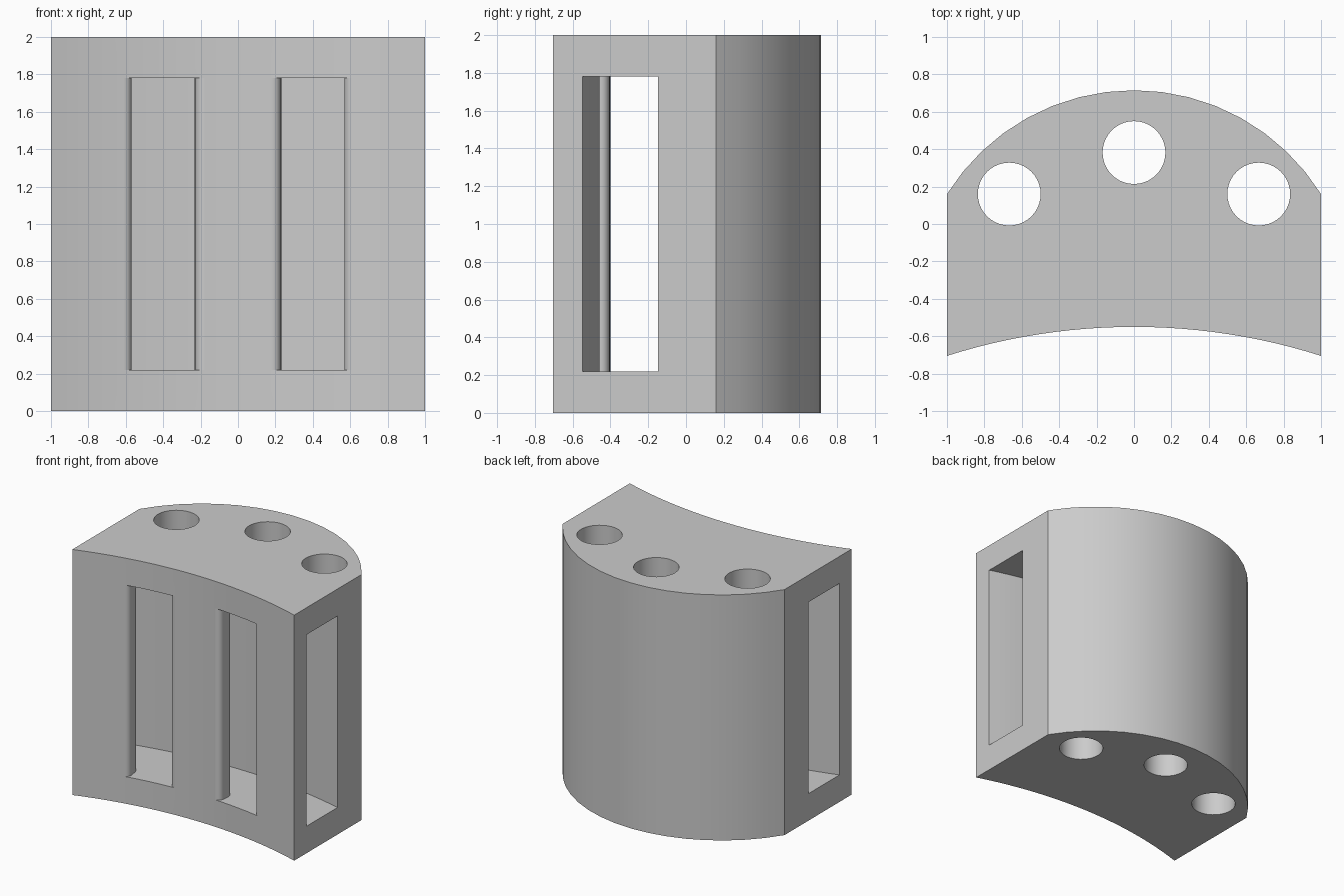
import bpy
import bmesh
from math import asin, sin, cos, pi, radians

old = bpy.data.objects.get("Cube")
if old:
    bpy.data.objects.remove(old, do_unlink=True)

HEIGHT = 2.0
SLOT_LOW, SLOT_HIGH = 0.22, 1.78
FRONT_R, FRONT_Y = 3.303, -3.853    # hollow front arc
BACK_R, BACK_Y = 1.178, -0.463      # rounded back arc
WALL, TUNNEL = 0.15, 0.385          # front wall thickness, tunnel depth
FILLET = 0.045

grey = bpy.data.materials.new("plain grey")
grey.use_nodes = True
colour = (0.6, 0.6, 0.6, 1)
grey.diffuse_color = colour
grey.node_tree.nodes["Principled BSDF"].inputs["Base Color"].default_value = colour


def prism(name, outline, low, high):
    """Upright prism over an xy outline."""
    bm = bmesh.new()
    base = bm.faces.new([bm.verts.new((x, y, low)) for x, y in outline])
    top = bmesh.ops.extrude_face_region(bm, geom=[base])["geom"]
    moved = [v for v in top if isinstance(v, bmesh.types.BMVert)]
    bmesh.ops.translate(bm, verts=moved, vec=(0, 0, high - low))
    bmesh.ops.recalc_face_normals(bm, faces=bm.faces)
    mesh = bpy.data.meshes.new(name)
    bm.to_mesh(mesh)
    bm.free()
    mesh.materials.append(grey)
    obj = bpy.data.objects.new(name, mesh)
    bpy.context.collection.objects.link(obj)
    return obj


def arc(radius, centre_y, half_width, steps):
    """Arc points from -x to +x, centred on x = 0."""
    half = asin(half_width / radius)
    angles = [half * (2 * i / steps - 1) for i in range(steps + 1)]
    return [(radius * sin(a), centre_y + radius * cos(a)) for a in angles]


def bend(u, depth):
    """Map distance along the front arc and depth behind it to xy."""
    r = FRONT_R + depth
    return r * sin(u / FRONT_R), FRONT_Y + r * cos(u / FRONT_R)


def window_side(edge, sign):
    """One rounded side of a window, from front to back."""
    u = edge + sign * FILLET
    points = [(u, -0.1)]
    for depth, start in ((FILLET, -pi / 2), (WALL - FILLET, 0)):
        for i in range(9):
            a = start + i * pi / 16
            points.append((u - sign * FILLET * cos(a), depth + FILLET * sin(a)))
    return points + [(u, WALL + 0.1)]


# Main block
body = prism("curved_block", arc(FRONT_R, FRONT_Y, 1, 24)
             + arc(BACK_R, BACK_Y, 1, 16)[::-1], 0, HEIGHT)

# Curved tunnel from side to side
inner = FRONT_R + WALL
cutters = [prism("tunnel_cutter", arc(inner, FRONT_Y, 1.1, 24)
                 + arc(inner + TUNNEL, FRONT_Y, 1.1, 24)[::-1],
                 SLOT_LOW, SLOT_HIGH)]

# Two front windows with rounded uprights
for name, left, right in (("right", -0.565, -0.225), ("left", 0.225, 0.565)):
    outline = window_side(left, -1) + window_side(right, 1)[::-1]
    cutters.append(prism(name + "_window_cutter", [bend(u, d) for u, d in outline],
                         SLOT_LOW, SLOT_HIGH))

# Three upright round holes
for name, x, y in (("right", -0.667, 0.16), ("middle", 0, 0.382), ("left", 0.667, 0.16)):
    circle = [(x + 0.168 * cos(i * pi / 20), y + 0.168 * sin(i * pi / 20))
              for i in range(40)]
    cutters.append(prism(name + "_hole_cutter", circle, -0.1, HEIGHT + 0.1))

bpy.context.view_layer.objects.active = body
body.select_set(True)
for cutter in cutters:
    cut = body.modifiers.new(cutter.name, "BOOLEAN")
    cut.operation = "DIFFERENCE"
    cut.solver = "EXACT"
    cut.object = cutter
    bpy.ops.object.modifier_apply(modifier=cut.name)
    bpy.data.objects.remove(cutter, do_unlink=True)

bpy.ops.object.shade_smooth_by_angle(angle=radians(30))
